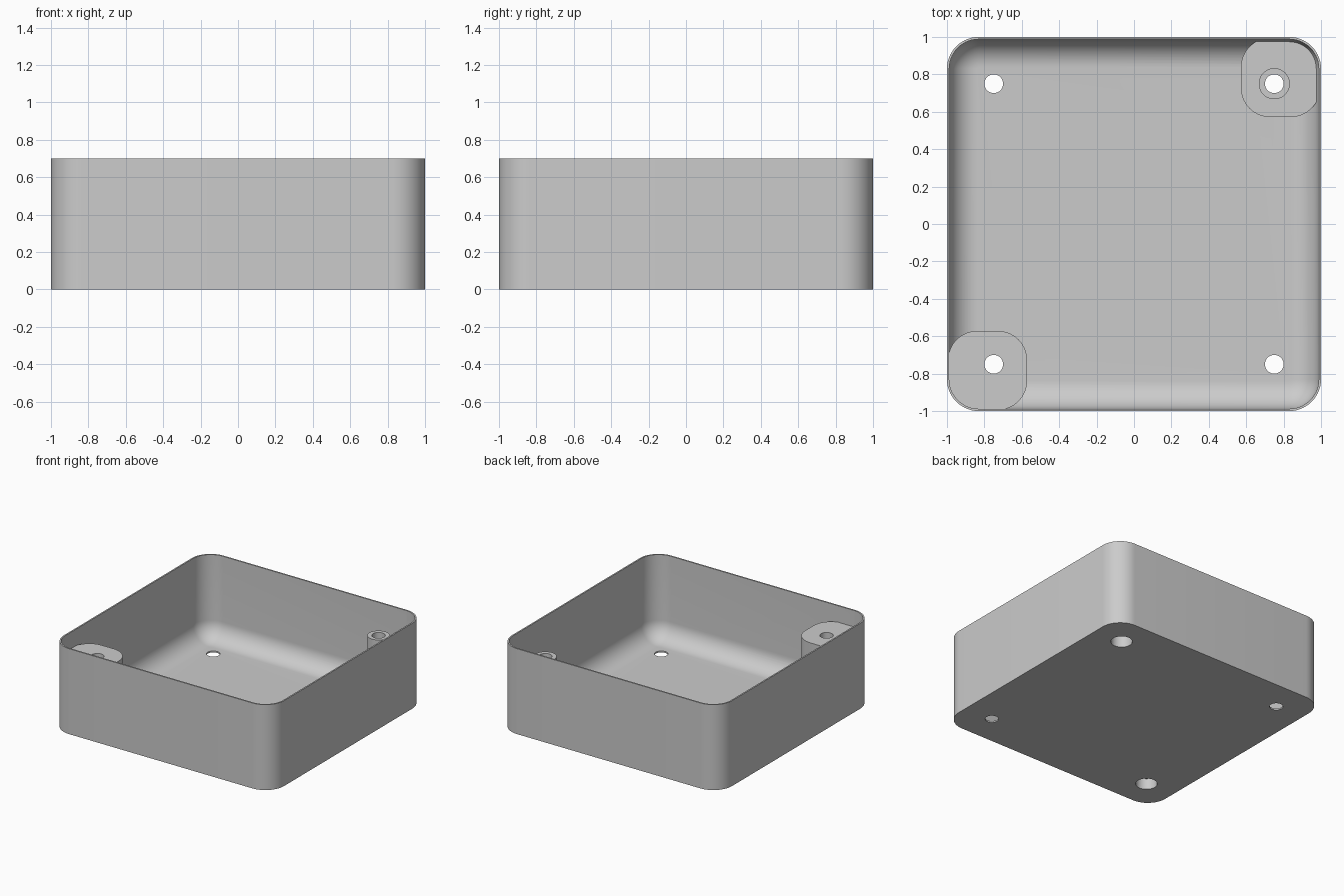
import bpy, bmesh, math

cube = bpy.data.objects.get("Cube")
if cube:
    bpy.data.objects.remove(cube)

HEIGHT, WALL, CORNER, FILLET = 0.70, 0.012, 0.17, 0.15
POST_TOP, PAD_TOP, RECESS = 0.565, 0.10, 0.09
HOLE, TUBE, HEAD = 0.05, 0.083, 0.08
SPOT, BOSS = 0.75, 0.783      # hole centre and boss centre offsets

grey = bpy.data.materials.new("light grey")
grey.use_nodes = True
grey.diffuse_color = (0.6, 0.6, 0.6, 1)
grey.node_tree.nodes["Principled BSDF"].inputs["Base Color"].default_value = (0.6, 0.6, 0.6, 1)


def rounded_square(cx, cy, half, radius, steps=14):
    """Outline points, counter-clockwise."""
    points = []
    for k in range(4):
        mid = math.radians(45 + 90 * k)
        sx, sy = math.copysign(1, math.cos(mid)), math.copysign(1, math.sin(mid))
        for i in range(steps + 1):
            a = math.pi / 2 * (k + i / steps)
            points.append((cx + sx * (half - radius) + radius * math.cos(a),
                           cy + sy * (half - radius) + radius * math.sin(a)))
    return points


def circle(cx, cy, radius, steps=48):
    return [(cx + radius * math.cos(math.tau * i / steps),
             cy + radius * math.sin(math.tau * i / steps)) for i in range(steps)]


def loft(name, sections):
    """Skin a stack of (outline, z) sections and cap both ends."""
    bm = bmesh.new()
    rings = [[bm.verts.new((x, y, z)) for x, y in outline] for outline, z in sections]
    for low, high in zip(rings, rings[1:]):
        n = len(low)
        for i in range(n):
            j = (i + 1) % n
            bm.faces.new((low[i], low[j], high[j], high[i]))
    bm.faces.new(rings[0][::-1])
    bm.faces.new(rings[-1])
    bmesh.ops.recalc_face_normals(bm, faces=bm.faces)
    mesh = bpy.data.meshes.new(name)
    bm.to_mesh(mesh)
    bm.free()
    mesh.materials.append(grey)
    ob = bpy.data.objects.new(name, mesh)
    bpy.context.collection.objects.link(ob)
    return ob


def combine(target, tool, operation):
    mod = target.modifiers.new(operation, 'BOOLEAN')
    mod.operation, mod.solver, mod.object = operation, 'EXACT', tool
    bpy.context.view_layer.objects.active = target
    bpy.ops.object.modifier_apply(modifier=mod.name)
    bpy.data.objects.remove(tool)


# Thin open shell with a filleted inner floor
outer = rounded_square(0, 0, 1, CORNER)
sections = [(outer, 0), (outer, HEIGHT),
            (rounded_square(0, 0, 1 - WALL, CORNER - WALL), HEIGHT)]
for i in range(15):
    a = math.pi / 2 * i / 14
    inset = WALL + FILLET * (1 - math.cos(a))
    sections.append((rounded_square(0, 0, 1 - inset, CORNER - inset),
                     WALL + FILLET * (1 - math.sin(a))))
tray = loft("tray", sections)

# Tall corner boss, and opposite it a low pad carrying a tube
for name, side, top in (("tall_boss", -1, POST_TOP), ("low_pad", 1, PAD_TOP)):
    outline = rounded_square(side * BOSS, side * BOSS, 0.211, 0.155)
    combine(tray, loft(name, [(outline, 0.005), (outline, top)]), 'UNION')
ring = circle(SPOT, SPOT, TUBE)
combine(tray, loft("tube", [(ring, 0.05), (ring, POST_TOP)]), 'UNION')

# Screw holes in all four corners, with head recesses below the two bosses
for sx in (-1, 1):
    for sy in (-1, 1):
        bore = circle(sx * SPOT, sy * SPOT, HOLE)
        combine(tray, loft("hole_cutter", [(bore, -0.1), (bore, HEIGHT)]), 'DIFFERENCE')
        if sx == sy:
            head = circle(sx * SPOT, sy * SPOT, HEAD)
            combine(tray, loft("recess_cutter", [(head, -0.1), (head, RECESS)]), 'DIFFERENCE')

# Smooth curves, crisp edges
bpy.ops.object.select_all(action='DESELECT')
tray.select_set(True)
bpy.context.view_layer.objects.active = tray
bpy.ops.object.shade_smooth_by_angle(angle=math.radians(30))
